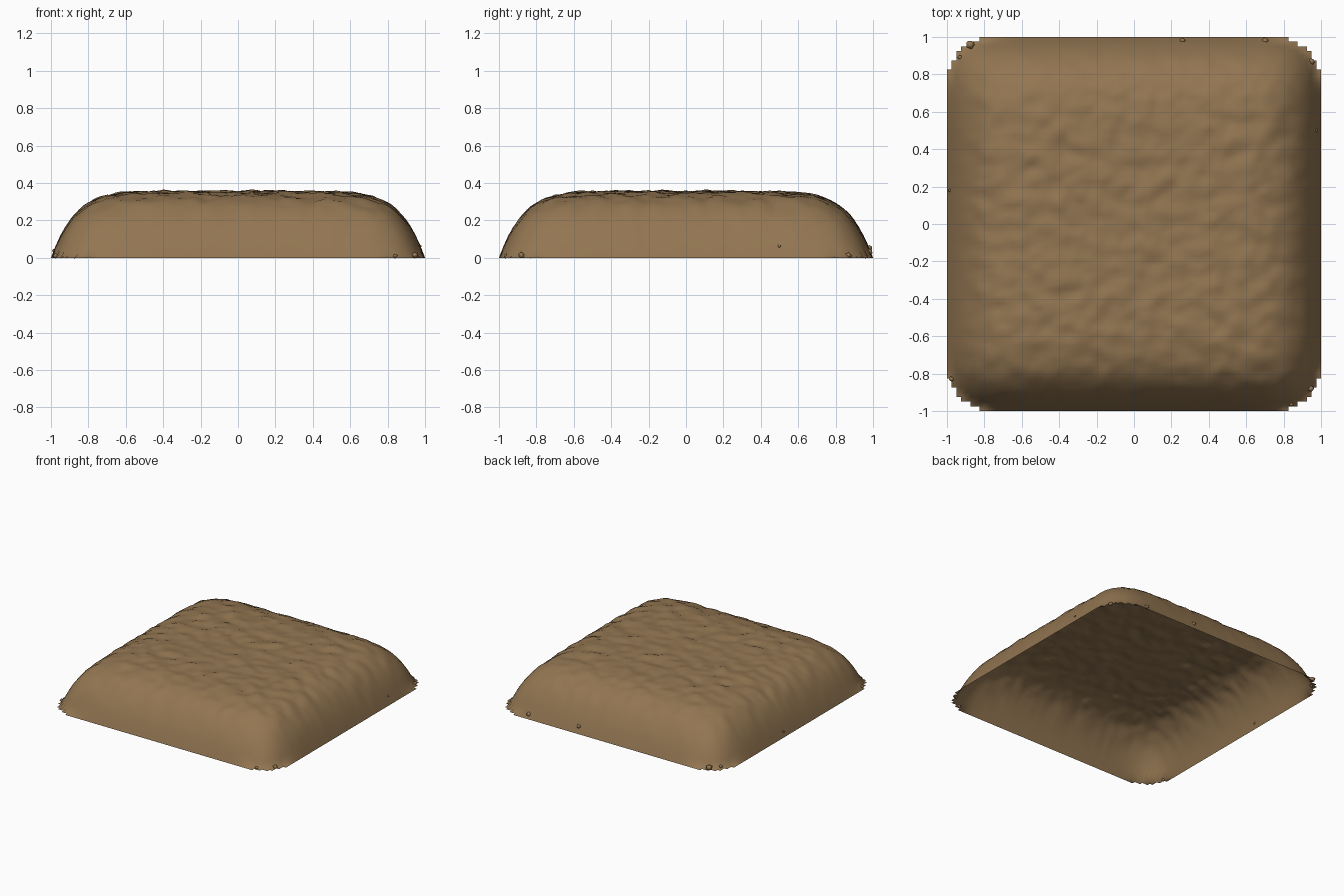
import bpy, bmesh, random
from mathutils import Vector, noise

if "Cube" in bpy.data.objects:
    bpy.data.objects.remove(bpy.data.objects["Cube"])

random.seed(4)
N = 80        # grid cells per side
H = 0.345     # plateau height

soil = bpy.data.materials.new("brown soil")
soil.diffuse_color = (0.29, 0.18, 0.083, 1)
soil.use_nodes = True
soil.node_tree.nodes["Principled BSDF"].inputs["Base Color"].default_value = soil.diffuse_color


def finish(name, bm):
    mesh = bpy.data.meshes.new(name)
    bm.to_mesh(mesh)
    bm.free()
    mesh.materials.append(soil)
    for p in mesh.polygons:
        p.use_smooth = True
    obj = bpy.data.objects.new(name, mesh)
    bpy.context.collection.objects.link(obj)
    return obj


def height(x, y):
    # rounded-square mound with lumps that fade out towards the rim
    body = 1 - abs(x) ** 8 - abs(y) ** 8
    if body <= 1e-5:
        return 0.0
    lumps = (0.014 * noise.noise(Vector((x * 9, y * 12, 3.1)))
             + 0.008 * noise.noise(Vector((x * 19, y * 23, 7.7))))
    dome = 0.008 * (1 - x * x) * (1 - y * y)
    return max(0.0, body * (H + dome + lumps))


# Soil mound: open-bottomed height field with the empty corner cells removed
bm = bmesh.new()
bmesh.ops.create_grid(bm, x_segments=N, y_segments=N, size=1)
for v in bm.verts:
    v.co.z = height(v.co.x, v.co.y)
empty = [f for f in bm.faces if all(v.co.z <= 0 for v in f.verts)]
bmesh.ops.delete(bm, geom=empty, context='FACES')
finish("soil_mound", bm)

# Pebbles lying around the foot of the mound: x, y, radius
pebbles = [(-0.875, 0.96, 0.026), (-0.93, 0.89, 0.014), (0.26, 0.98, 0.017),
           (0.70, 0.98, 0.02), (0.95, 0.87, 0.018), (-0.975, -0.83, 0.015),
           (0.945, -0.88, 0.018), (-0.985, 0.18, 0.01), (0.975, 0.5, 0.01),
           (0.84, -0.965, 0.013)]
bm = bmesh.new()
for x, y, r in pebbles:
    made = bmesh.ops.create_icosphere(bm, subdivisions=1, radius=r)
    base = Vector((x, y, max(height(x, y), r * 0.7)))
    for v in made["verts"]:
        v.co = base + v.co * random.uniform(0.8, 1.1)
finish("pebbles", bm)
